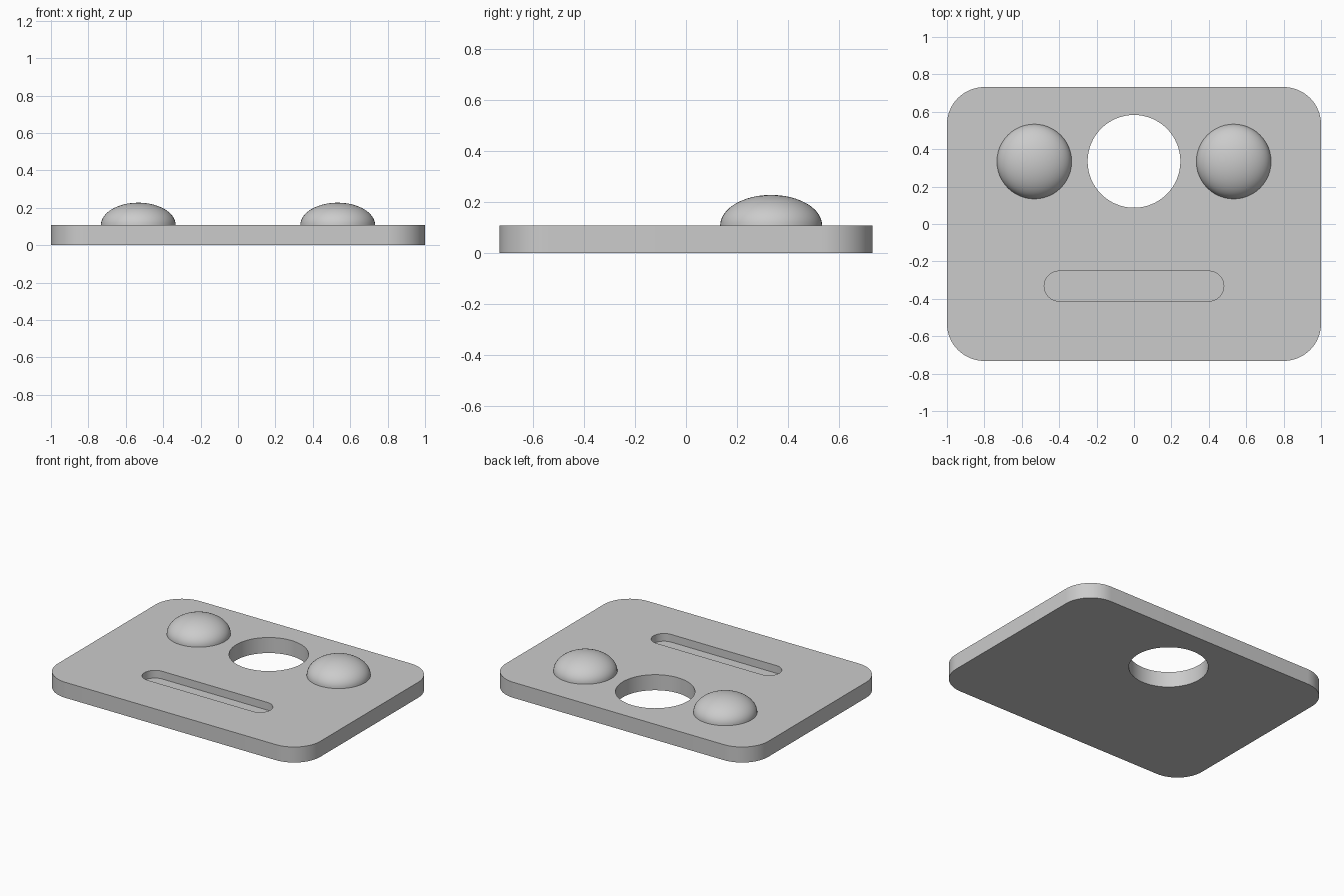
import bpy
import bmesh
from math import sin, cos, pi, radians
from mathutils import Matrix

default = bpy.data.objects.get("Cube")
if default:
    bpy.data.objects.remove(default, do_unlink=True)

GREY = (0.6, 0.6, 0.6, 1.0)
THICK = 0.107

grey = bpy.data.materials.new("plain grey")
grey.use_nodes = True
grey.diffuse_color = GREY
grey.node_tree.nodes["Principled BSDF"].inputs["Base Color"].default_value = GREY


def make_object(name, bm):
    mesh = bpy.data.meshes.new(name)
    bmesh.ops.recalc_face_normals(bm, faces=bm.faces)
    bm.to_mesh(mesh)
    bm.free()
    mesh.materials.append(grey)
    obj = bpy.data.objects.new(name, mesh)
    bpy.context.collection.objects.link(obj)
    return obj


def rounded_prism(name, y, width, depth, radius, z0, z1, steps=16):
    """Upright prism with a rounded rectangle outline, centred on x = 0."""
    bm = bmesh.new()
    verts = []
    for quarter, (sx, sy) in enumerate([(1, 1), (-1, 1), (-1, -1), (1, -1)]):
        for i in range(steps + 1):
            a = (quarter + i / steps) * pi / 2
            verts.append(bm.verts.new((sx * (width / 2 - radius) + radius * cos(a),
                                       y + sy * (depth / 2 - radius) + radius * sin(a), z0)))
    bmesh.ops.remove_doubles(bm, verts=verts, dist=1e-5)
    face = bm.faces.new([v for v in verts if v.is_valid])
    top = bmesh.ops.extrude_face_region(bm, geom=[face])["geom"]
    bmesh.ops.translate(bm, vec=(0, 0, z1 - z0),
                        verts=[g for g in top if isinstance(g, bmesh.types.BMVert)])
    return make_object(name, bm)


def smooth(obj):
    bpy.ops.object.select_all(action='DESELECT')
    obj.select_set(True)
    bpy.context.view_layer.objects.active = obj
    bpy.ops.object.shade_smooth_by_angle(angle=radians(35))


# Plate with a round through hole and a shallow slot
plate = rounded_prism("plate", 0, 2.0, 1.464, 0.2, 0, THICK)
cutters = [
    rounded_prism("hole_cutter", 0.335, 0.496, 0.496, 0.248, -0.1, 0.3),
    rounded_prism("slot_cutter", -0.332, 0.96, 0.16, 0.08, 0.054, 0.3),
]
bpy.context.view_layer.objects.active = plate
for cutter in cutters:
    cutter.hide_render = True
    mod = plate.modifiers.new(cutter.name, 'BOOLEAN')
    mod.operation = 'DIFFERENCE'
    mod.solver = 'EXACT'
    mod.object = cutter
    bpy.ops.object.modifier_apply(modifier=mod.name)
    bpy.data.objects.remove(cutter, do_unlink=True)
smooth(plate)

# Flattened half domes on the top face
for side, sx in (("left", 1), ("right", -1)):
    bm = bmesh.new()
    bmesh.ops.create_uvsphere(bm, u_segments=48, v_segments=32, radius=1)
    bmesh.ops.delete(bm, geom=[v for v in bm.verts if v.co.z < -0.001], context='VERTS')
    bmesh.ops.transform(bm, verts=bm.verts,
                        matrix=Matrix.Translation((sx * 0.533, 0.334, THICK))
                        @ Matrix.Diagonal((0.2, 0.2, 0.12, 1)))
    smooth(make_object(side + "_dome", bm))
